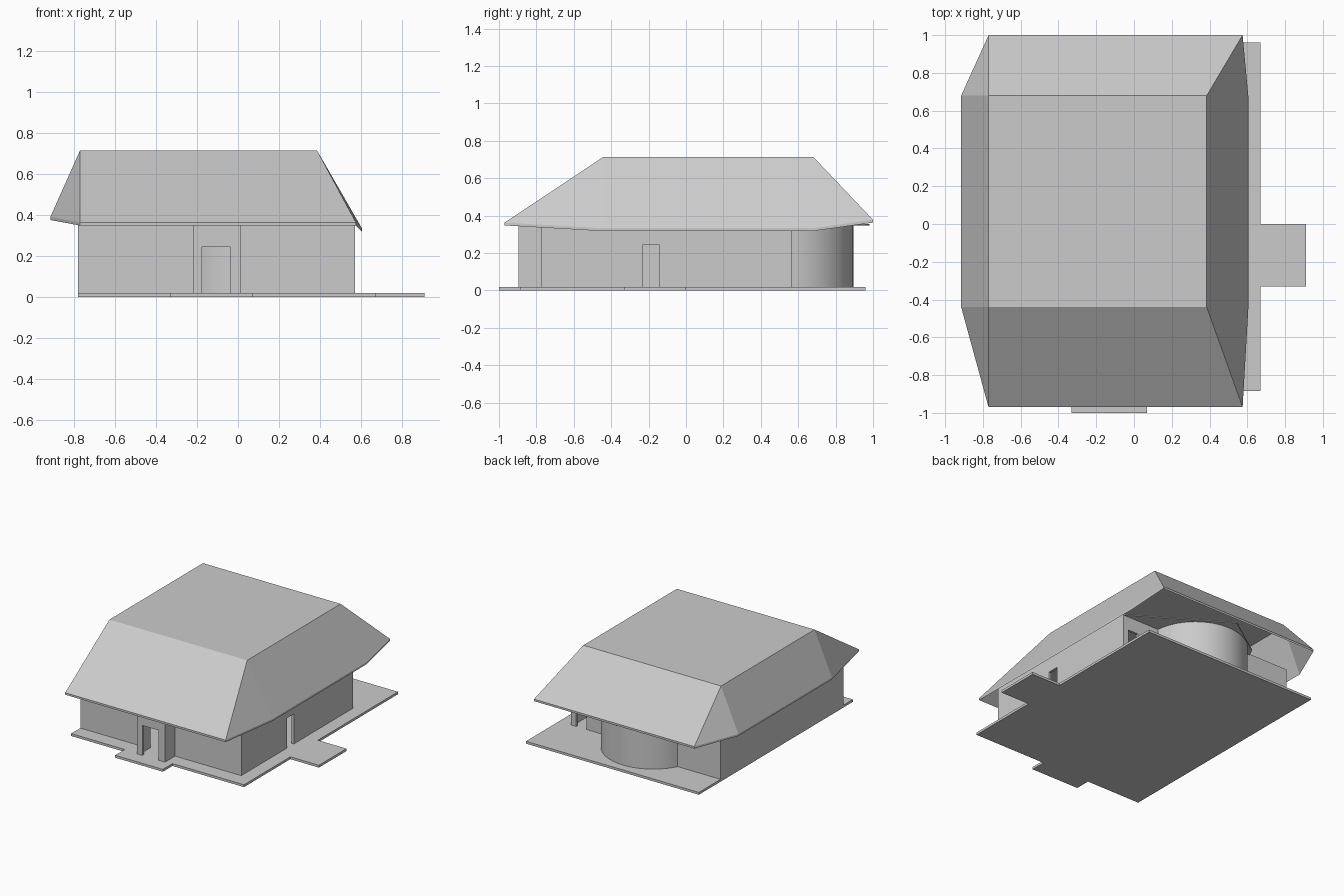
import bpy, bmesh, math

if "Cube" in bpy.data.objects:
    bpy.data.objects.remove(bpy.data.objects["Cube"])

FLOOR, WALL_TOP = 0.018, 0.347


def make_object(name, bm):
    mesh = bpy.data.meshes.new(name)
    bm.to_mesh(mesh)
    bm.free()
    ob = bpy.data.objects.new(name, mesh)
    bpy.context.collection.objects.link(ob)
    return ob


def extrude_down(bm, depth):
    """Give an open sheet a vertical thickness below it."""
    bmesh.ops.recalc_face_normals(bm, faces=bm.faces)
    geo = bmesh.ops.extrude_face_region(bm, geom=bm.faces[:], use_keep_orig=True)
    for v in geo["geom"]:
        if isinstance(v, bmesh.types.BMVert):
            v.co.z -= depth
    bmesh.ops.recalc_face_normals(bm, faces=bm.faces)


def plate(name, outline, z0, z1):
    bm = bmesh.new()
    bm.faces.new([bm.verts.new((x, y, z1)) for x, y in outline])
    extrude_down(bm, z1 - z0)
    return make_object(name, bm)


def box(name, x0, x1, y0, y1, z0, z1):
    return plate(name, [(x0, y0), (x1, y0), (x1, y1), (x0, y1)], z0, z1)


# floor slab with front and side doorsteps
plate("floor_slab", [
    (-0.78, -0.885), (-0.33, -0.885), (-0.33, -1.0), (0.07, -1.0), (0.07, -0.885),
    (0.67, -0.885), (0.67, -0.33), (0.91, -0.33), (0.91, 0.0), (0.67, 0.0),
    (0.67, 0.96), (-0.78, 0.96)], 0, FLOOR)

# walls: one outline with front porch and round bay at the back
cx, cy, r = -0.10, 0.535, 0.36
a0, a1 = math.asin(0.03 / r), math.pi - math.asin(0.165 / r)
bay = [(cx + r * math.cos(a0 + (a1 - a0) * i / 32),
        cy + r * math.sin(a0 + (a1 - a0) * i / 32)) for i in range(33)]
outline = [(-0.78, -0.775), (-0.22, -0.775), (-0.22, -0.895), (0.015, -0.895),
           (0.015, -0.775), (0.57, -0.775), (0.57, 0.565)] + bay + [(-0.78, 0.70)]
bm = bmesh.new()
low = [bm.verts.new((x, y, FLOOR)) for x, y in outline]
high = [bm.verts.new((x, y, WALL_TOP)) for x, y in outline]
n = len(outline)
for i in range(n):
    j = (i + 1) % n
    bm.faces.new((low[i], low[j], high[j], high[i]))
walls = make_object("walls", bm)
solid = walls.modifiers.new("thickness", "SOLIDIFY")
solid.thickness, solid.offset, solid.use_even_offset = 0.018, -1, True

# door openings: front porch, right side, back
for name, dims in {
    "front_door_cutter": (-0.175, -0.04, -0.95, -0.85),
    "side_door_cutter": (0.5, 0.65, -0.23, -0.145),
    "back_door_cutter": (0.44, 0.525, 0.5, 0.65),
}.items():
    cutter = box(name, *dims, -0.05, 0.245)
    cutter.hide_render = True
    cutter.hide_viewport = False
    cut = walls.modifiers.new(name, "BOOLEAN")
    cut.operation, cut.solver, cut.object = "DIFFERENCE", "EXACT", cutter

# bake the openings and drop the cutters
bpy.context.view_layer.update()
graph = bpy.context.evaluated_depsgraph_get()
baked = bpy.data.meshes.new_from_object(walls.evaluated_get(graph))
walls.modifiers.clear()
walls.data = baked
for ob in [o for o in bpy.data.objects if o.name.endswith("_cutter")]:
    bpy.data.objects.remove(ob)
bpy.ops.object.select_all(action="DESELECT")
walls.select_set(True)
bpy.context.view_layer.objects.active = walls
bpy.ops.object.shade_smooth_by_angle(angle=math.radians(20))

# ceiling, pointed over the round bay
plate("ceiling", [
    (-0.78, -0.775), (-0.22, -0.775), (-0.22, -0.895), (0.015, -0.895),
    (0.015, -0.775), (0.57, -0.775), (0.57, 0.565), (-0.10, 0.98),
    (-0.42, 0.76), (-0.45, 0.70), (-0.78, 0.70)], WALL_TOP, WALL_TOP + 0.008)

# roof: flat top with four slopes and cut corners, open below
bm = bmesh.new()
top = [bm.verts.new((x, y, 0.715)) for x, y in
       [(-0.77, -0.44), (0.385, -0.44), (0.385, 0.68), (-0.77, 0.68)]]
eave = [bm.verts.new(p) for p in [
    (-0.77, -0.97, 0.363), (0.575, -0.97, 0.363),
    (0.605, -0.45, 0.333), (0.605, 0.68, 0.333),
    (0.575, 1.0, 0.378), (-0.77, 1.0, 0.378),
    (-0.915, 0.68, 0.39), (-0.915, -0.44, 0.39)]]
bm.faces.new(top)
for i in range(4):
    j = (i + 1) % 4
    bm.faces.new((top[i], eave[2 * i], eave[2 * i + 1], top[j]))
    bm.faces.new((top[j], eave[2 * i + 1], eave[(2 * i + 2) % 8]))
extrude_down(bm, 0.015)
make_object("roof", bm)
